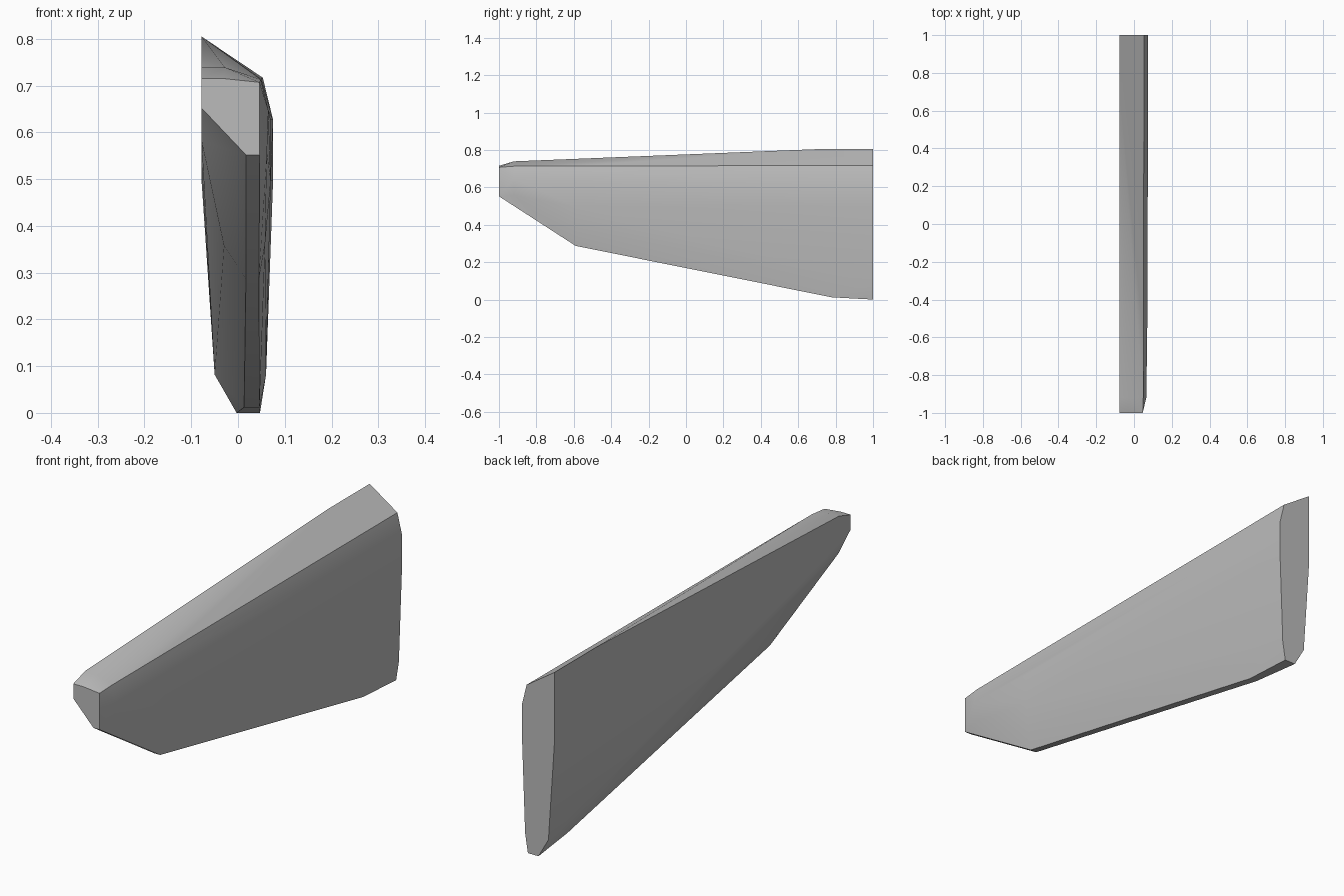
import bpy, bmesh, math

if "Cube" in bpy.data.objects:
    bpy.data.objects.remove(bpy.data.objects["Cube"])

grey = bpy.data.materials.new("plain grey")
grey.diffuse_color = (0.5, 0.5, 0.5, 1)
grey.use_nodes = True
grey.node_tree.nodes["Principled BSDF"].inputs["Base Color"].default_value = grey.diffuse_color

# Cross-sections (x, z) along the blade, from narrow front tip to broad back end
sections = {
    -1.0: [(-.078, .718), (-.03, .718), (.046, .71), (.046, .555),
           (.017, .555), (-.078, .655)],
    -.92: [(-.078, .742), (-.028, .742), (.049, .716), (.065, .65),
           (.062, .56), (-.078, .585)],
    -.59: [(-.078, .755), (.05, .717), (.070, .63), (.070, .5), (.058, .365),
           (.045, .29), (.017, .29), (-.03, .36), (-.078, .535)],
    .72: [(-.078, .808), (.052, .719), (.075, .63), (.075, .5)],
    .78: [(.06, .125), (.046, .015), (.013, .015), (-.047, .125), (-.078, .5)],
    1.0: [(-.078, .808), (.053, .72), (.075, .63), (.075, .5), (.06, .085),
          (.047, .003), (-.003, .003), (-.05, .085), (-.078, .5)],
}

# Faceted convex blade wrapped around the sections
bm = bmesh.new()
for y, ring in sections.items():
    for x, z in ring:
        bm.verts.new((x, y, z - .003))
hull = bmesh.ops.convex_hull(bm, input=bm.verts)
loose = [v for v in bm.verts if not v.link_faces]
bmesh.ops.delete(bm, geom=loose, context='VERTS')
bmesh.ops.dissolve_limit(bm, angle_limit=math.radians(.5),
                         verts=bm.verts, edges=bm.edges)
bmesh.ops.recalc_face_normals(bm, faces=bm.faces)

mesh = bpy.data.meshes.new("blade")
bm.to_mesh(mesh)
bm.free()
mesh.materials.append(grey)
blade = bpy.data.objects.new("blade", mesh)
bpy.context.collection.objects.link(blade)

# Soft facets with crisp main edges
bpy.context.view_layer.objects.active = blade
blade.select_set(True)
bpy.ops.object.shade_smooth_by_angle(angle=math.radians(30))
